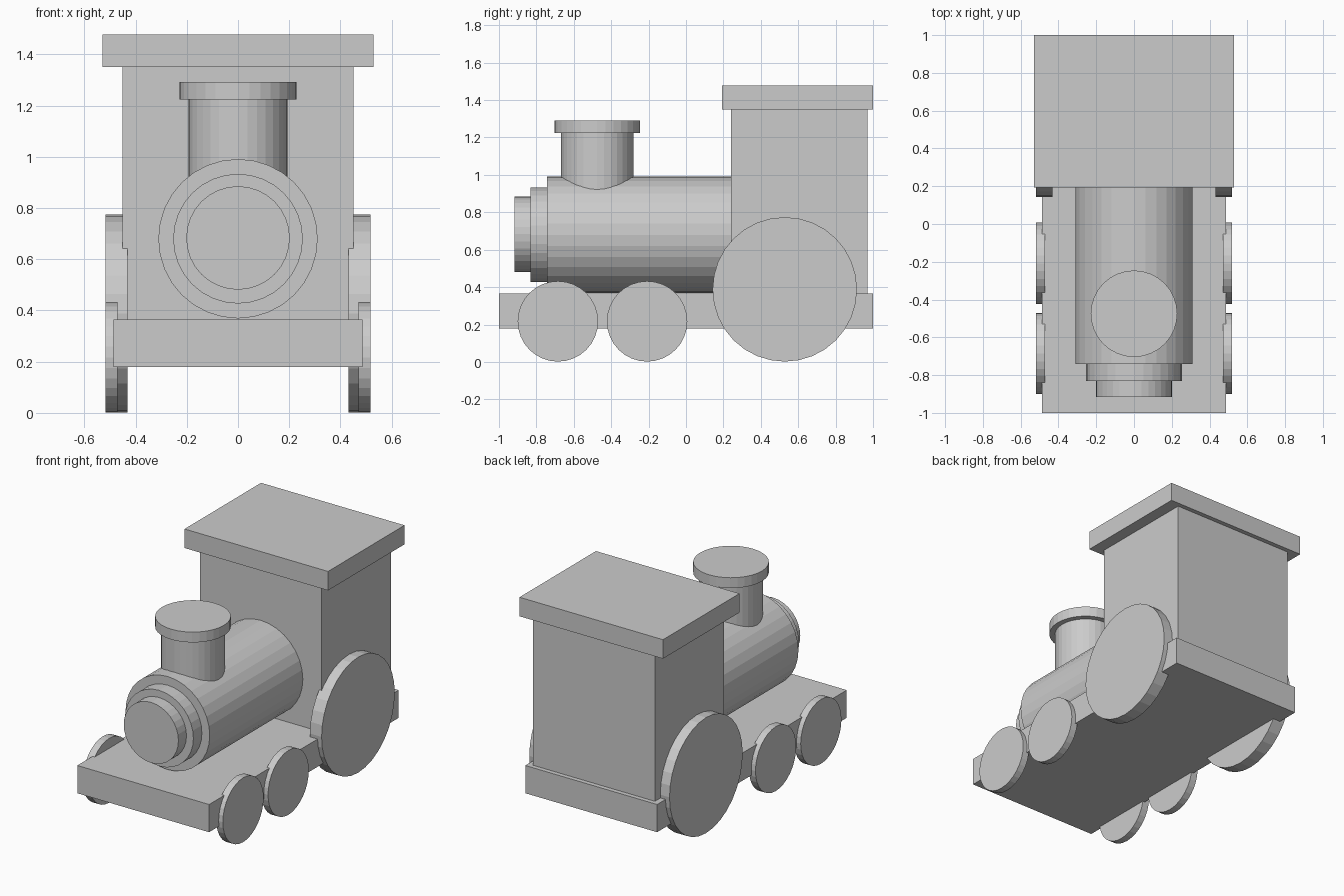
import bpy
import math

if "Cube" in bpy.data.objects:
    bpy.data.objects.remove(bpy.data.objects["Cube"])

SEGMENTS = 32

grey = bpy.data.materials.new("light grey")
grey.diffuse_color = (0.6, 0.6, 0.6, 1)
grey.use_nodes = True
grey.node_tree.nodes["Principled BSDF"].inputs["Base Color"].default_value = grey.diffuse_color


def finish(name):
    ob = bpy.context.object
    ob.name = name
    ob.data.name = name
    ob.data.materials.append(grey)
    return ob


def box(name, x, y, z):
    """Box from (min, max) ranges on each axis."""
    bpy.ops.mesh.primitive_cube_add(size=1, location=[sum(r) / 2 for r in (x, y, z)])
    bpy.context.object.scale = [r[1] - r[0] for r in (x, y, z)]
    bpy.ops.object.transform_apply(location=False, rotation=False, scale=True)
    return finish(name)


def cylinder(name, axis, radius, span, a, b):
    """Cylinder along an axis; a and b are its centre on the other two axes."""
    mid = sum(span) / 2
    loc, rot = {
        "x": ((mid, a, b), (0, math.pi / 2, 0)),
        "y": ((a, mid, b), (math.pi / 2, 0, 0)),
        "z": ((a, b, mid), (0, 0, 0)),
    }[axis]
    bpy.ops.mesh.primitive_cylinder_add(vertices=SEGMENTS, radius=radius,
                                        depth=span[1] - span[0],
                                        location=loc, rotation=rot)
    return finish(name)


# Chassis, cab and roof
box("chassis", (-0.487, 0.487), (-1.0, 1.0), (0.18, 0.365))
box("cab", (-0.45, 0.45), (0.24, 0.97), (0.365, 1.35))
box("roof", (-0.53, 0.53), (0.193, 1.0), (1.35, 1.477))

# Boiler with stepped nose
cylinder("boiler", "y", 0.311, (-0.742, 0.25), 0, 0.68)
cylinder("boiler_ring", "y", 0.253, (-0.832, -0.74), 0, 0.68)
cylinder("boiler_nose", "y", 0.202, (-0.917, -0.83), 0, 0.683)

# Chimney and its cap
cylinder("chimney", "z", 0.193, (0.75, 1.225), 0, -0.475)
cylinder("chimney_cap", "z", 0.229, (1.223, 1.292), 0, -0.475)

# Wheels on both sides: name, y, radius, inner x
WHEELS = [("front_wheel", -0.685, 0.215, 0.47),
          ("middle_wheel", -0.208, 0.215, 0.47),
          ("driving_wheel", 0.528, 0.386, 0.432)]
for side, label in ((-1, "left"), (1, "right")):
    for name, y, radius, inner in WHEELS:
        span = sorted((side * inner, side * 0.518))
        cylinder(f"{name}_{label}", "x", radius, span, y, radius + 0.002)
